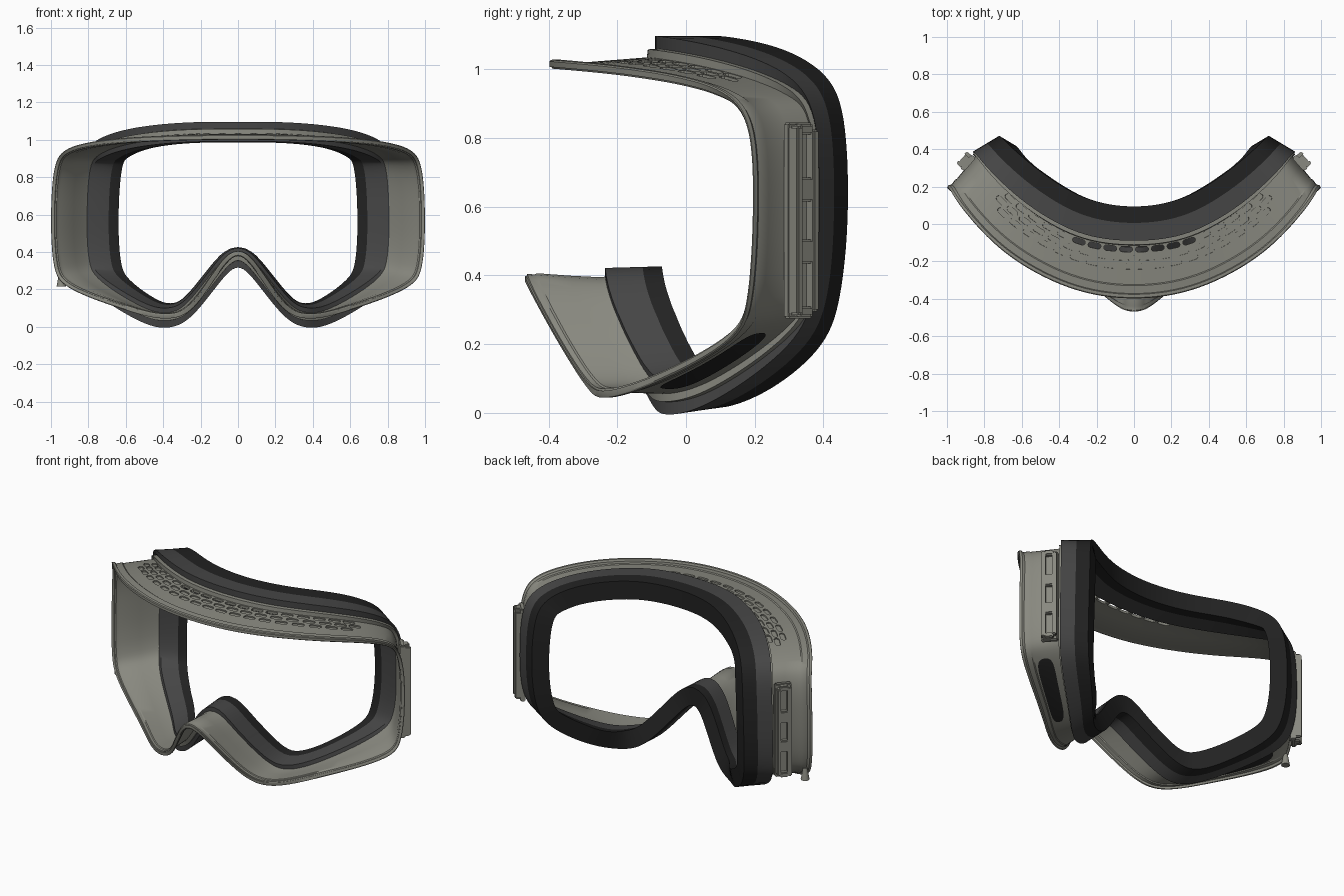
import bpy, bmesh, math
from mathutils import Vector, Matrix

if "Cube" in bpy.data.objects:
    bpy.data.objects.remove(bpy.data.objects["Cube"])


def material(name, rgb):
    m = bpy.data.materials.new(name)
    m.diffuse_color = (*rgb, 1)
    m.use_nodes = True
    m.node_tree.nodes["Principled BSDF"].inputs["Base Color"].default_value = m.diffuse_color
    return m


GREY = material("warm grey plastic", (0.25, 0.25, 0.215))
DARK = material("dark grey foam", (0.06, 0.06, 0.06))
BLACK = material("black foam", (0.016, 0.016, 0.016))


# ---- closed ring curves, parameter s = 0 (top centre) .. 12 (nose) .. 24 ----
def ring(half):
    pts = [Vector(p) for p in half]
    pts += [Vector((-p.x, p.y, p.z)) for p in pts[-2:0:-1]]

    def spline(s):
        i = math.floor(s)
        t = s - i
        a, b, c, d = (pts[(i + k) % len(pts)] for k in (-1, 0, 1, 2))
        return 0.5 * (2 * b + (c - a) * t + (2 * a - 5 * b + 4 * c - d) * t * t
                      + (3 * b - a - 3 * c + d) * t ** 3)

    def at(s):  # slightly smoothed so the corners stay round
        return spline(s) * .5 + (spline(s - .4) + spline(s + .4)) * .25
    return at


def off(f, dx, dz, dy=0):
    """Push a ring outward (+) or inward (-) as seen from the front; dy acts on the sides."""
    def at(s):
        t = f(s + 0.06) - f(s - 0.06)
        n = Vector((-t.z, 0, t.x)).normalized()
        side = min(1, max(0, (abs(f(s).x) - .35) / .2)) * abs(n.x)
        return f(s) + Vector((n.x * dx, side * dy, n.z * dz))
    return at


def mix(f, g, t):
    return lambda s: f(s).lerp(g(s), t)


FRONT = ring([(0, -.402, 1.027), (.35, -.345, 1.022), (.69, -.16, 1.003), (.915, .075, .955),
              (.985, .18, .85), (1.002, .195, .60), (.99, .18, .34), (.92, .13, .21),
              (.62, -.075, .095), (.41, -.235, .042), (.255, -.295, .078), (.12, -.405, .26),
              (0, -.477, .395)])
PAD_FRONT = ring([(0, -.092, 1.096), (.30, -.05, 1.092), (.58, .11, 1.06), (.77, .285, .992),
                  (.845, .375, .87), (.862, .387, .60), (.853, .375, .36), (.79, .305, .198),
                  (.54, .085, .035), (.385, -.06, -.008), (.255, -.11, .045), (.115, -.195, .215),
                  (0, -.24, .33)])
PAD_BACK = ring([(0, .09, 1.096), (.27, .138, 1.092), (.50, .28, 1.06), (.65, .405, .985),
                 (.705, .46, .86), (.722, .472, .60), (.713, .452, .36), (.665, .40, .20),
                 (.51, .25, .07), (.375, .10, .012), (.25, .045, .055), (.115, -.03, .215),
                 (0, -.075, .33)])
SEAT = off(PAD_FRONT, -.02, -.045)


def wall(t, d):
    """Ring on the frame wall: t from front rim to foam, d = outward offset."""
    return off(mix(FRONT, SEAT, t), d, d)


def finish(name, bm, mat, smooth=True):
    bmesh.ops.recalc_face_normals(bm, faces=bm.faces)
    me = bpy.data.meshes.new(name)
    bm.to_mesh(me)
    bm.free()
    me.materials.append(mat)
    ob = bpy.data.objects.new(name, me)
    bpy.context.collection.objects.link(ob)
    if smooth:
        shade(ob)
    return ob


def activate(ob):
    bpy.ops.object.select_all(action='DESELECT')
    ob.select_set(True)
    bpy.context.view_layer.objects.active = ob


def shade(ob):
    activate(ob)
    bpy.ops.object.shade_smooth_by_angle(angle=math.radians(32))


def loft(name, rings, mat, smooth=True, per=8):
    """Closed band: every ring joined to the next, the last to the first."""
    n = 24 * per
    bm = bmesh.new()
    rows = [[bm.verts.new(f(i / per)) for i in range(n)] for f in rings]
    for a, b in zip(rows, rows[1:] + rows[:1]):
        for i in range(n):
            j = (i + 1) % n
            bm.faces.new((a[i], a[j], b[j], b[i]))
    return finish(name, bm, mat, smooth)


# ---- frame shell with lip, step and rear flange ----
section = [(0, -.004), (.015, 0), (.07, 0), (.085, -.012), (.22, -.010), (.24, -.015),
           (.58, -.015), (.92, -.015), (.93, .008), (1.03, .008), (1.03, -.036), (.93, -.032),
           (.58, -.030), (.15, -.030), (.12, -.026), (.03, -.026), (.02, -.02), (0, -.02)]
frame = loft("goggle_frame", [wall(t, d) for t, d in section], GREY, smooth=False)

# ---- vent slots cut in the top of the frame ----
bm = bmesh.new()


def slot(s, t, depth, length=.07, width=.029):
    p = wall(t, -.015)(s)
    u = (wall(t, -.015)(s + .05) - wall(t, -.015)(s - .05)).normalized()
    v = wall(t + .03, -.015)(s) - p
    n = u.cross(v).normalized()
    v = n.cross(u)
    r, outline = width / 2, []
    for k in range(12):
        a = -math.pi / 2 + math.pi * (k if k < 6 else k - 1) / 5
        side = 1 if k < 6 else -1
        outline.append(p + u * (side * (length / 2 - r) + r * math.cos(a)) + v * r * math.sin(a))
    low = [bm.verts.new(q - n * depth) for q in outline]
    top = [bm.verts.new(q + n * .015) for q in outline]
    bm.faces.new(low[::-1])
    bm.faces.new(top)
    for i in range(12):
        j = (i + 1) % 12
        bm.faces.new((low[i], low[j], top[j], top[i]))


for t, count in ((.55, 18), (.70, 19), (.85, 18)):
    for k in range(count):
        m = k - (count - 1) / 2
        slot(m * .275, t, .05 if t > .8 and abs(m) < 4 else .008)
cutter = finish("vent_cutter", bm, GREY, smooth=False)
cutter.hide_render = True
mod = frame.modifiers.new("vents", 'BOOLEAN')
mod.operation, mod.solver, mod.object = 'DIFFERENCE', 'EXACT', cutter
activate(frame)
bpy.ops.object.modifier_apply(modifier="vents")
bpy.data.objects.remove(cutter)
shade(frame)

# ---- foam: dark grey base layer and black face layer ----
IN_FRONT, IN_BACK = off(PAD_FRONT, -.067, -.105), off(PAD_BACK, -.083, -.11, -.05)
mid_out, mid_in = mix(PAD_FRONT, PAD_BACK, .52), mix(IN_FRONT, IN_BACK, .66)
loft("foam_base", [PAD_FRONT, mid_out, mid_in, IN_FRONT], DARK)
loft("face_foam", [mid_out, mix(mid_out, PAD_BACK, .93), PAD_BACK, IN_BACK, mid_in], BLACK)

# ---- black vent patches under the frame, both sides ----
for name, sign in (("right_lower_vent", 1), ("left_lower_vent", -1)):
    bm = bmesh.new()
    rows = []
    for i in range(33):
        a = -math.cos(math.pi * i / 32) * .999
        half = .22 * (1 - abs(a) ** 5) ** .4
        s = sign * (7.68 + .72 * a)
        rows.append([bm.verts.new(wall(.51 + half * w, -.011)(s)) for w in (-1, -.5, 0, .5, 1)])
    for a, b in zip(rows, rows[1:]):
        for k in range(4):
            bm.faces.new((a[k], a[k + 1], b[k + 1], b[k]))
    finish(name, bm, BLACK)

# ---- strap clips: base, two rails and cross bars, both sides ----
# boxes given as (along wall, outward, up) centre and size
boxes = [((0, .004, 0), (.095, .03, .57)),
         ((-.031, .028, 0), (.024, .044, .55)), ((.031, .028, 0), (.024, .044, .53))]
boxes += [((0, .026, z), (.05, .036, h)) for z, h in
          ((.265, .03), (.09, .07), (-.09, .07), (-.265, .03))]
for name, sign in (("right_strap_clip", 1), ("left_strap_clip", -1)):
    bm = bmesh.new()
    basis = Matrix(((-.66, .75, 0, .885), (.75, .66, 0, .324), (0, 0, 1, .56), (0, 0, 0, 1)))
    for c, size in boxes:
        mat = (Matrix.Diagonal((sign, 1, 1, 1)) @ basis @ Matrix.Translation(c)
               @ Matrix.Diagonal((*size, 1)))
        bmesh.ops.create_cube(bm, size=1, matrix=mat)
    bmesh.ops.bevel(bm, geom=list(bm.edges), offset=.006, segments=2, affect='EDGES')
    finish(name, bm, GREY)

# ---- small release tab at the lower left corner of the rim ----
bm = bmesh.new()
bmesh.ops.create_cone(bm, cap_ends=True, segments=12, radius1=.025, radius2=.012, depth=.07,
                      matrix=Matrix.Translation((-.945, .19, .25)))
finish("release_tab", bm, GREY)
